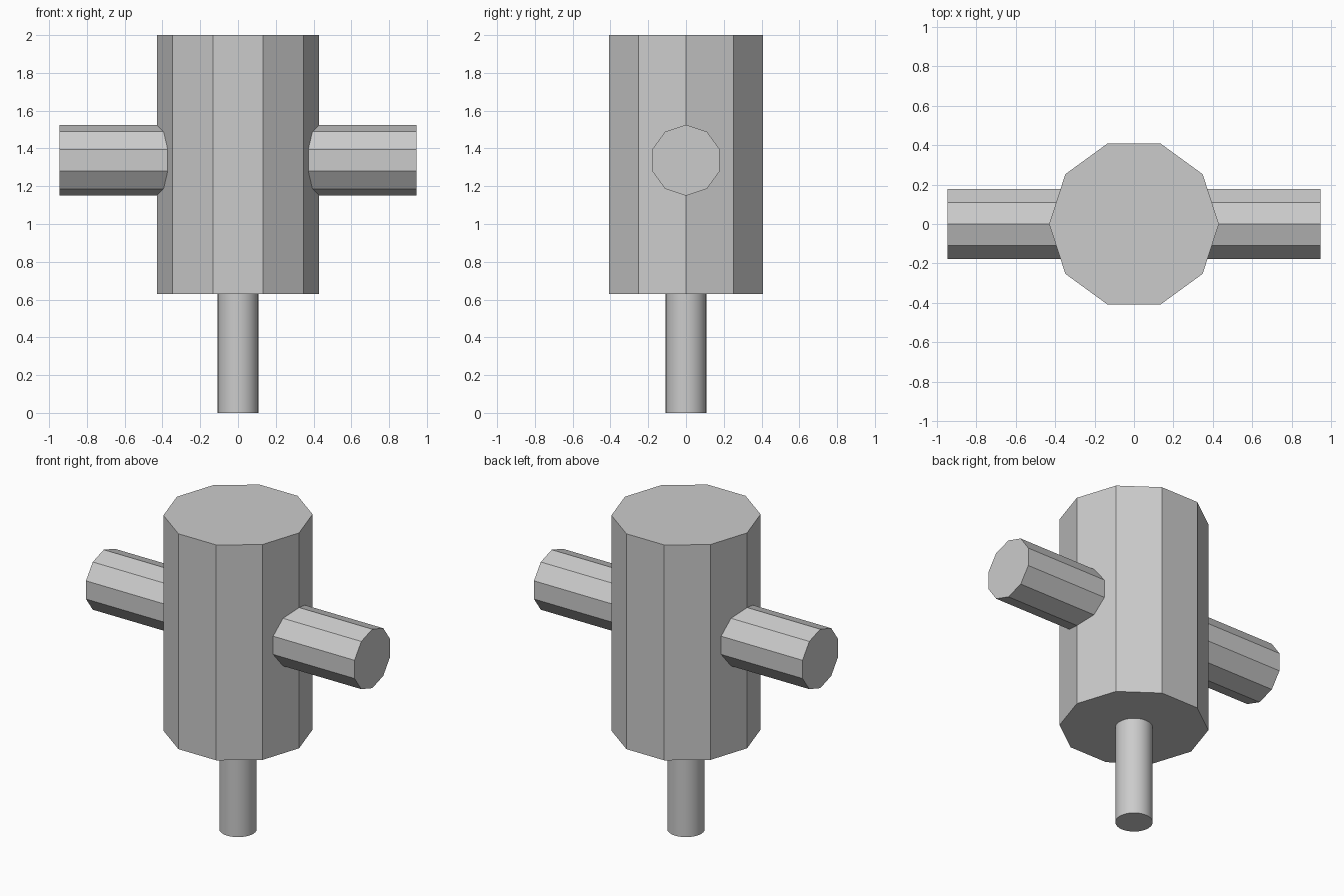
import bpy
from math import pi

if "Cube" in bpy.data.objects:
    bpy.data.objects.remove(bpy.data.objects["Cube"])


def prism(name, sides, radius, length, centre, rotation=(0, 0, 0)):
    bpy.ops.mesh.primitive_cylinder_add(vertices=sides, radius=radius, depth=length,
                                        location=centre, rotation=rotation)
    obj = bpy.context.object
    obj.name = name
    return obj


BODY_BOTTOM, TOP = 0.63, 2.0

# Ten-sided head with corners on the x axis
prism("body", 10, 0.43, TOP - BODY_BOTTOM, (0, 0, (TOP + BODY_BOTTOM) / 2), (0, 0, pi / 2))

# Ten-sided crossbar passing through the head, corners at top and bottom
prism("crossbar", 10, 0.1875, 1.89, (0, 0, 1.3375), (0, pi / 2, pi))
bar = bpy.context.object
bar.rotation_mode = 'XYZ'
bar.rotation_euler = (0, pi / 2, 0)
# Turn the profile a quarter about the bar's own axis
bar.rotation_euler.rotate_axis('Z', pi / 2)

# Round smooth stem, seated slightly inside the head
stem = prism("stem", 32, 0.108, BODY_BOTTOM + 0.02, (0, 0, (BODY_BOTTOM + 0.02) / 2))
bpy.ops.object.shade_smooth_by_angle()
